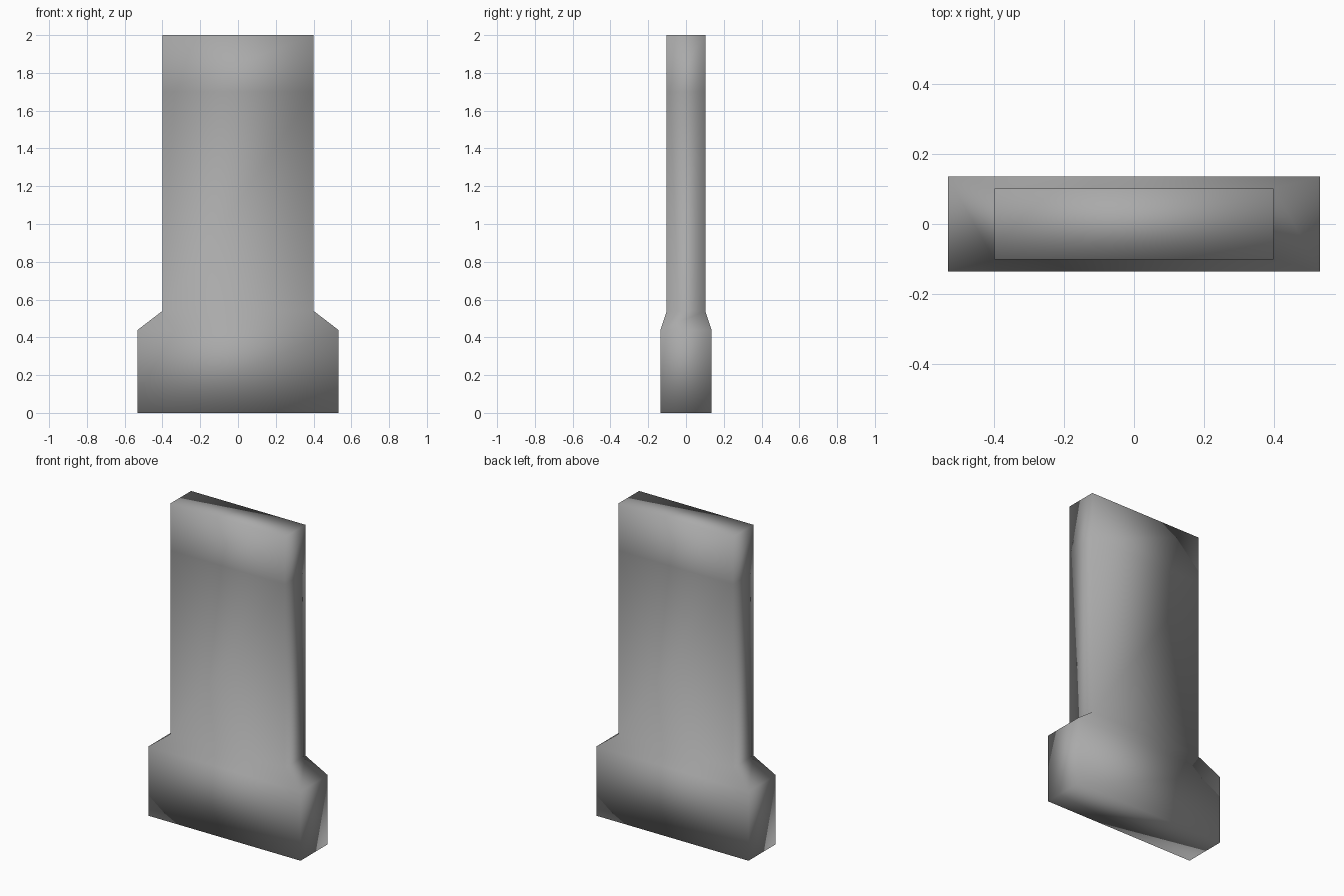
import bpy
import bmesh

if "Cube" in bpy.data.objects:
    bpy.data.objects.remove(bpy.data.objects["Cube"])

# Rectangular cross-sections from bottom to top: half width, half depth, height
SECTIONS = [
    (0.533, 0.136, 0.0),    # foot of the plinth
    (0.533, 0.136, 0.438),  # top of the plinth
    (0.40, 0.102, 0.54),    # end of the sloped shoulder
    (0.40, 0.102, 1.7),     # support loop near the top
    (0.40, 0.102, 2.0),     # top of the slab
]


def loft(name, sections):
    """Join rectangular sections into one closed, softly shaded solid."""
    bm = bmesh.new()
    rings = [[bm.verts.new((sx * w, sy * d, z))
              for sx, sy in ((-1, -1), (1, -1), (1, 1), (-1, 1))]
             for w, d, z in sections]
    for low, high in zip(rings, rings[1:]):
        for i in range(4):
            j = (i + 1) % 4
            bm.faces.new((low[i], low[j], high[j], high[i]))
    bm.faces.new(rings[0][::-1])
    bm.faces.new(rings[-1])
    for face in bm.faces:
        face.smooth = True
    mesh = bpy.data.meshes.new(name)
    bm.to_mesh(mesh)
    bm.free()
    obj = bpy.data.objects.new(name, mesh)
    bpy.context.collection.objects.link(obj)
    return obj


# Upright slab with its wider plinth and sloped shoulder
pillar = loft("stone_pillar", SECTIONS)

# Dark grey stone
stone = bpy.data.materials.new("dark_stone")
stone.diffuse_color = (0.4, 0.4, 0.4, 1)
stone.use_nodes = True
stone.node_tree.nodes["Principled BSDF"].inputs["Base Color"].default_value = stone.diffuse_color
pillar.data.materials.append(stone)
